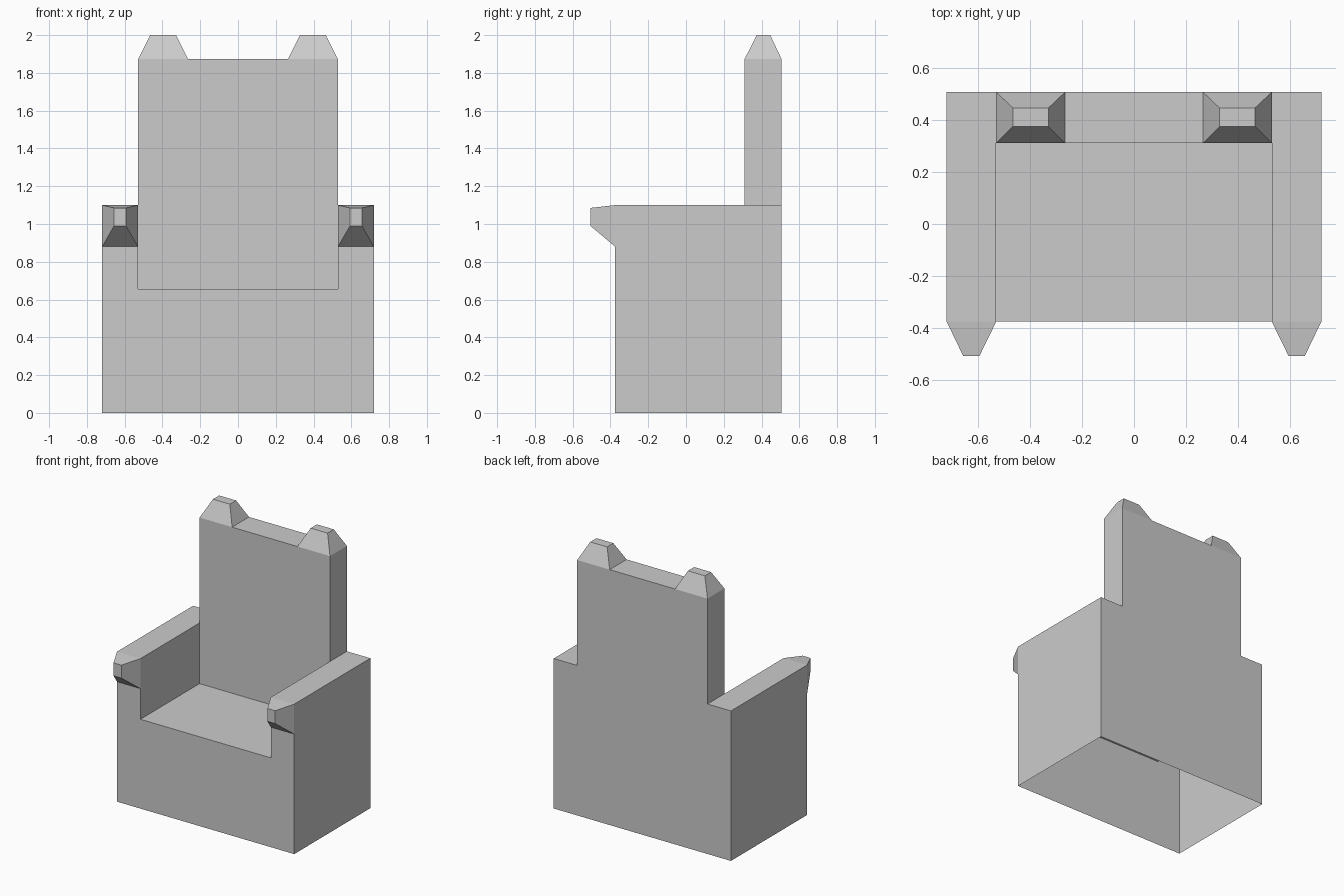
import bpy, bmesh
from math import pi

if "Cube" in bpy.data.objects:
    bpy.data.objects.remove(bpy.data.objects["Cube"])

# Block boundaries along each axis
XS = [-0.719, -0.529, -0.265, 0.265, 0.529, 0.719]
YS = [-0.375, 0.31, 0.506]
ZS = [0, 0.655, 0.88, 1.10, 1.873]


def finish(name, bm):
    bmesh.ops.remove_doubles(bm, verts=bm.verts, dist=1e-4)
    bmesh.ops.recalc_face_normals(bm, faces=bm.faces)
    mesh = bpy.data.meshes.new(name)
    bm.to_mesh(mesh)
    bm.free()
    obj = bpy.data.objects.new(name, mesh)
    bpy.context.collection.objects.link(obj)
    return obj


def solid(i, j, k):
    """Which blocks belong to the chair: base, arms, back."""
    if not (0 <= i < 5 and 0 <= j < 2 and 0 <= k < 4):
        return False
    arm = i in (0, 4)
    back = not arm and j == 1
    return k == 0 or (arm and k <= 2) or back


def covered(i, j, k, axis, side):
    """Faces left open: underside, and where arm ends and finials attach."""
    if axis == 2:
        return (side == 0 and k == 0) or (side == 1 and k == 3 and i in (1, 3))
    return axis == 1 and side == 0 and k == 2 and i in (0, 4) and j == 0


# Main body: one clean outer shell with an open underside
bm = bmesh.new()
for i in range(5):
    for j in range(2):
        for k in range(4):
            if not solid(i, j, k):
                continue
            for axis in range(3):
                for side in (0, 1):
                    n = [i, j, k]
                    n[axis] += 2 * side - 1
                    if solid(*n) or covered(i, j, k, axis, side):
                        continue
                    u, v = [a for a in range(3) if a != axis]
                    verts = []
                    for du, dv in ((0, 0), (1, 0), (1, 1), (0, 1)):
                        c = [i, j, k]
                        c[axis] += side
                        c[u] += du
                        c[v] += dv
                        verts.append(bm.verts.new((XS[c[0]], YS[c[1]], ZS[c[2]])))
                    bm.faces.new(verts)
bmesh.ops.remove_doubles(bm, verts=bm.verts, dist=1e-4)
bmesh.ops.recalc_face_normals(bm, faces=bm.faces)
bmesh.ops.dissolve_limit(bm, angle_limit=pi / 180, verts=bm.verts, edges=bm.edges)
finish("chair_body", bm)


def taper(name, base, tip):
    """Four-sided taper between two rectangles, open at its base."""
    bm = bmesh.new()
    b = [bm.verts.new(p) for p in base]
    t = [bm.verts.new(p) for p in tip]
    cap = bm.faces.new(t)
    for a in range(4):
        bm.faces.new((b[a], b[(a + 1) % 4], t[(a + 1) % 4], t[a]))
    finish(name, bm)


def rect_z(s, x0, x1, y0, y1, z):
    return [(s * x, y, z) for x, y in ((x0, y0), (x1, y0), (x1, y1), (x0, y1))]


def rect_y(s, x0, x1, z0, z1, y):
    return [(s * x, y, z) for x, z in ((x0, z0), (x1, z0), (x1, z1), (x0, z1))]


# Back finials and arm ends, mirrored left and right
for s, label in ((-1, "left"), (1, "right")):
    taper("back_finial_" + label,
          rect_z(s, 0.265, 0.529, 0.31, 0.506, 1.873),
          rect_z(s, 0.328, 0.465, 0.374, 0.446, 2.0))
    taper("arm_end_" + label,
          rect_y(s, 0.529, 0.719, 0.88, 1.10, -0.375),
          rect_y(s, 0.593, 0.656, 0.99, 1.085, -0.506))
